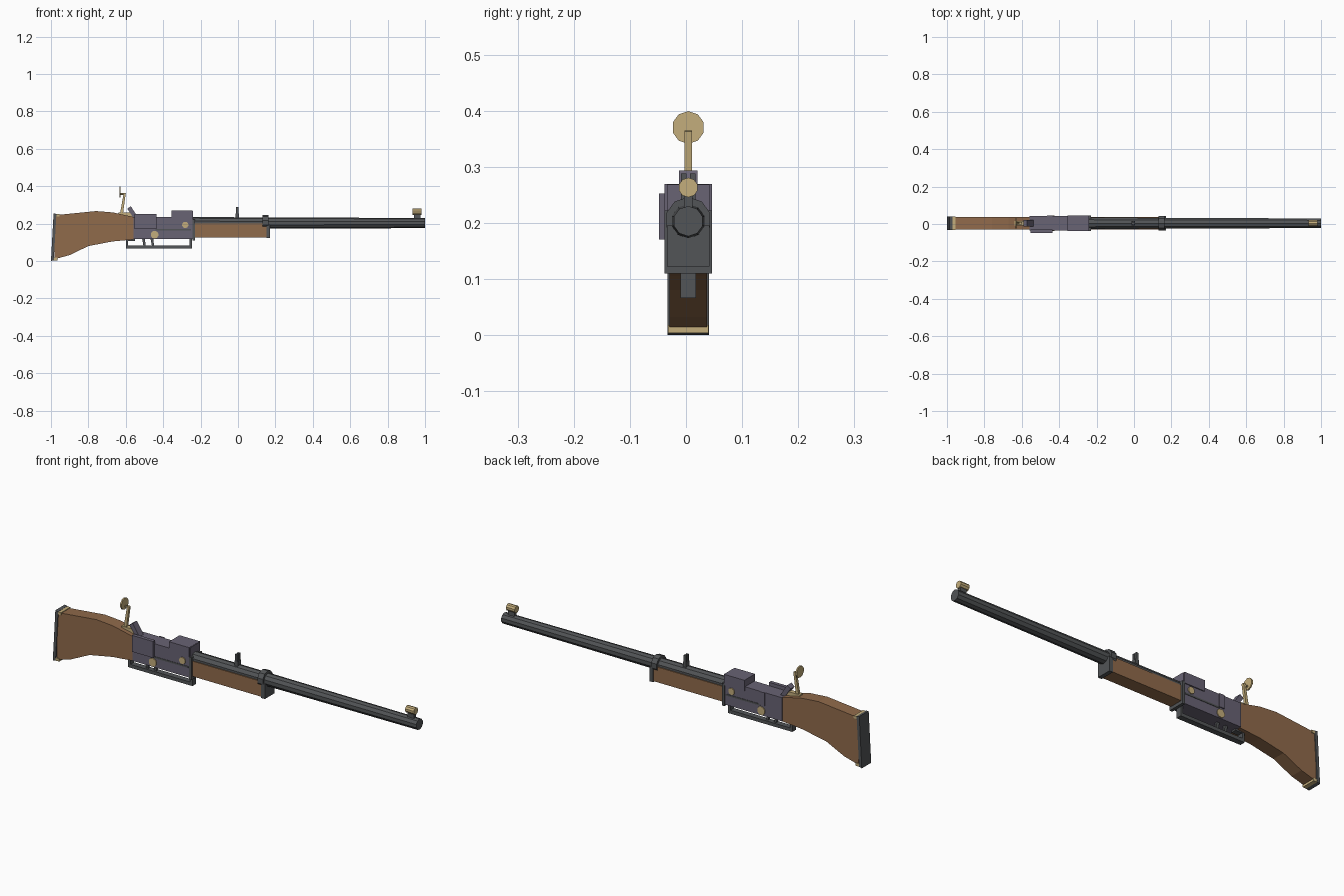
import bpy, bmesh, math
from mathutils import Vector

if "Cube" in bpy.data.objects:
    bpy.data.objects.remove(bpy.data.objects["Cube"])

YC = 0.004  # centre plane of the rifle


def mat(name, c):
    m = bpy.data.materials.new(name)
    m.diffuse_color = (*c, 1)
    m.use_nodes = True
    m.node_tree.nodes["Principled BSDF"].inputs["Base Color"].default_value = m.diffuse_color
    return m


WOOD = mat("walnut", (0.28, 0.145, 0.07))
STEEL = mat("dark_steel", (0.085, 0.09, 0.095))
CASE = mat("case_steel", (0.14, 0.125, 0.175))
BRASS = mat("brass", (0.55, 0.42, 0.2))


def finish(name, bm, m):
    bmesh.ops.recalc_face_normals(bm, faces=bm.faces)
    me = bpy.data.meshes.new(name)
    bm.to_mesh(me)
    bm.free()
    me.materials.append(m)
    ob = bpy.data.objects.new(name, me)
    bpy.context.collection.objects.link(ob)
    return ob


def profile(name, pts, half, m, yc=YC):
    """Side outline (x, z) extruded across the width."""
    bm = bmesh.new()
    f = bm.faces.new([bm.verts.new((x, yc - half, z)) for x, z in pts])
    new = bmesh.ops.extrude_face_region(bm, geom=[f])["geom"]
    bmesh.ops.translate(bm, vec=(0, 2 * half, 0),
                        verts=[v for v in new if isinstance(v, bmesh.types.BMVert)])
    return finish(name, bm, m)


def box(name, x0, x1, z0, z1, half, m, yc=YC):
    return profile(name, [(x0, z0), (x1, z0), (x1, z1), (x0, z1)], half, m, yc)


def rod(name, a, b, r1, r2, n, m):
    """Straight n-sided rod from point a to point b."""
    a, b = Vector(a), Vector(b)
    bm = bmesh.new()
    bmesh.ops.create_cone(bm, cap_ends=True, segments=n, radius1=r1, radius2=r2,
                          depth=(b - a).length)
    bm.transform((b - a).to_track_quat('Z', 'Y').to_matrix().to_4x4())
    bmesh.ops.translate(bm, vec=(a + b) / 2, verts=bm.verts)
    return finish(name, bm, m)


# Buttstock and butt plate
profile("buttstock", [(-0.98, 0.01), (-0.90, 0.032), (-0.80, 0.08), (-0.67, 0.105),
                      (-0.56, 0.115), (-0.56, 0.236), (-0.67, 0.26), (-0.76, 0.267),
                      (-0.98, 0.245)], 0.033, WOOD)
profile("butt_plate", [(-1.0, 0.0), (-0.985, 0.004), (-0.971, 0.252), (-0.986, 0.255)],
        0.037, STEEL)
box("butt_toe", -0.992, -0.965, 0.004, 0.018, 0.0365, BRASS)
box("butt_heel", -0.98, -0.955, 0.238, 0.251, 0.0365, BRASS)

# Receiver with stepped top, side plate and front flange
profile("receiver", [(-0.56, 0.117), (-0.24, 0.117), (-0.24, 0.268), (-0.355, 0.268),
                     (-0.355, 0.235), (-0.56, 0.235)], 0.0375, CASE)
box("breech_block", -0.355, -0.243, 0.215, 0.269, 0.042, CASE)
box("side_plate", -0.553, -0.437, 0.17, 0.252, 0.009, CASE, -0.039)
box("far_side_plate", -0.465, -0.437, 0.17, 0.236, 0.003, CASE, 0.0435)
box("receiver_flange", -0.244, -0.23, 0.11, 0.222, 0.042, STEEL)
box("loading_slot", -0.44, -0.25, 0.164, 0.172, 0.0395, STEEL)

# Pivot screws on both sides
for side, tag in ((-1, "near"), (1, "far")):
    for x, z, r in ((-0.446, 0.141, 0.021), (-0.282, 0.193, 0.017)):
        rod(f"pivot_screw_{tag}", (x, YC + side * 0.03, z), (x, YC + side * 0.042, z),
            r, r, 10, BRASS)

# Hammer
profile("hammer", [(-0.555, 0.225), (-0.53, 0.225), (-0.573, 0.293), (-0.592, 0.28)],
        0.0165, CASE)

# Trigger guard and triggers
box("guard_bar", -0.6, -0.245, 0.066, 0.083, 0.014, STEEL)
box("guard_rear_post", -0.6, -0.587, 0.066, 0.118, 0.014, STEEL)
box("guard_front_post", -0.258, -0.245, 0.066, 0.12, 0.014, STEEL)
box("guard_tang", -0.6, -0.55, 0.108, 0.12, 0.014, STEEL)
for i, x in enumerate((-0.5, -0.455)):
    profile(f"trigger_{i}", [(x - 0.013, 0.12), (x + 0.002, 0.12), (x + 0.006, 0.084),
                             (x - 0.006, 0.084)], 0.006, STEEL)

# Barrel, fore-end and band
rod("barrel", (-0.25, YC, 0.203), (1.0, YC, 0.203), 0.032, 0.027, 10, STEEL)
box("fore_end", -0.235, 0.158, 0.126, 0.202, 0.034, WOOD)
box("fore_end_cap", 0.152, 0.172, 0.122, 0.195, 0.038, STEEL)
rod("barrel_band", (0.132, YC, 0.205), (0.162, YC, 0.205), 0.041, 0.041, 10, STEEL)

# Tang peep sight
box("tang_base", -0.64, -0.565, 0.236, 0.26, 0.011, BRASS)
profile("tang_stem", [(-0.632, 0.245), (-0.616, 0.245), (-0.6, 0.363), (-0.611, 0.365)],
        0.0065, BRASS)
rod("peep_disc", (-0.634, YC, 0.37), (-0.627, YC, 0.37), 0.029, 0.029, 10, BRASS)
rod("peep_stub", (-0.63, YC, 0.358), (-0.606, YC, 0.358), 0.005, 0.005, 6, BRASS)

# Barrel leaf sight
box("leaf_sight_base", -0.013, 0.005, 0.225, 0.255, 0.013, STEEL)
for s in (-1, 1):
    box("leaf_sight_ear", -0.011, 0.002, 0.25, 0.288, 0.005, STEEL, YC + s * 0.008)

# Hooded front sight
box("front_sight_base", 0.94, 0.975, 0.22, 0.252, 0.008, STEEL)
rod("front_sight_hood", (0.932, YC, 0.263), (0.98, YC, 0.263), 0.0175, 0.0175, 10, BRASS)
